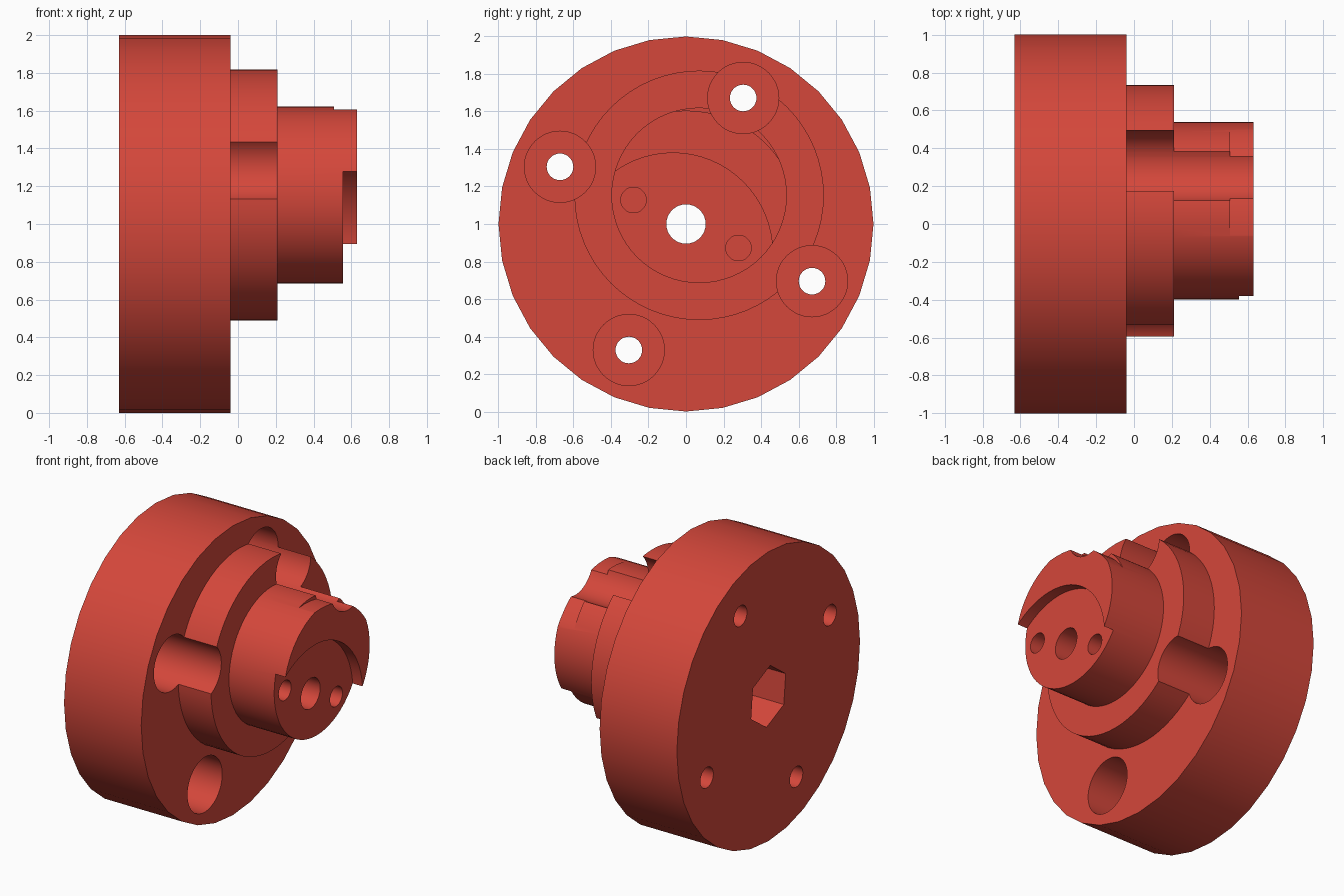
import bpy
import math
from mathutils import Matrix

if "Cube" in bpy.data.objects:
    bpy.data.objects.remove(bpy.data.objects["Cube"])

red = bpy.data.materials.new("red")
red.diffuse_color = (0.66, 0.063, 0.043, 1.0)
red.use_nodes = True
red.node_tree.nodes["Principled BSDF"].inputs["Base Color"].default_value = red.diffuse_color


def cylinder(name, x0, x1, y, z, r, sides=64, turn=0.0):
    """Cylinder lying along x; turn is the angle of its first corner from +y."""
    bpy.ops.mesh.primitive_cylinder_add(vertices=sides, radius=r, depth=x1 - x0)
    ob = bpy.context.object
    ob.name = name
    # local x -> y, local y -> z, local z -> x
    axes = Matrix(((0, 0, 1, 0), (1, 0, 0, 0), (0, 1, 0, 0), (0, 0, 0, 1)))
    # primitive's first corner sits on its local +y
    spin = Matrix.Rotation(turn - math.pi / 2, 4, 'Z')
    ob.data.transform(Matrix.Translation(((x0 + x1) / 2, y, z)) @ axes @ spin)
    ob.data.materials.append(red)
    return ob


def combine(target, tool, operation):
    """Apply a boolean and remove the tool."""
    mod = target.modifiers.new(operation, 'BOOLEAN')
    mod.operation = operation
    mod.solver = 'EXACT'
    mod.object = tool
    tool.hide_render = True
    bpy.ops.object.select_all(action='DESELECT')
    bpy.context.view_layer.objects.active = target
    target.select_set(True)
    bpy.ops.object.modifier_apply(modifier=mod.name)
    bpy.data.objects.remove(tool, do_unlink=True)


BACK, FACE, STEP, END = -0.63, -0.04, 0.21, 0.63
OFF_Y, OFF_Z = 0.07, 0.153          # offset of the eccentric steps from the axis

# main disc with two eccentric steps
hub = cylinder("eccentric_hub", BACK, FACE, 0, 1, 1.0, 32, math.pi / 2)
combine(hub, cylinder("step", FACE - 0.2, STEP, OFF_Y, 1 + OFF_Z, 0.665), 'UNION')
combine(hub, cylinder("boss", FACE - 0.1, END, OFF_Y, 1 + OFF_Z, 0.468), 'UNION')

# end of the boss trimmed to a circle about the main axis
trim = cylinder("trim", 0.508, 0.8, 0, 1, 1.2)
combine(trim, cylinder("trim_core", 0.4, 0.9, 0, 1, 0.605), 'DIFFERENCE')
combine(hub, trim, 'DIFFERENCE')

# seat for the next eccentric, mirrored through the axis
combine(hub, cylinder("seat", 0.555, 0.8, -OFF_Y, 1 - OFF_Z, 0.532), 'DIFFERENCE')

# four bolt holes with deep counterbores
bolt_r, bolt_angle = 0.738, math.radians(65.6)
for i in range(4):
    a = bolt_angle + i * math.pi / 2
    y, z = bolt_r * math.cos(a), 1 + bolt_r * math.sin(a)
    combine(hub, cylinder("counterbore", -0.42, 0.9, y, z, 0.19, 48), 'DIFFERENCE')
    combine(hub, cylinder("bolt_hole", -0.9, -0.3, y, z, 0.071, 32), 'DIFFERENCE')

# two blind pin holes either side of the axis
for s in (-1, 1):
    combine(hub, cylinder("pin_hole", 0.2, 0.8, s * 0.28, 1 - s * 0.128, 0.068, 32),
            'DIFFERENCE')

# centre bore and hexagonal pocket in the back
combine(hub, cylinder("bore", -0.9, 0.9, 0, 1, 0.105, 32), 'DIFFERENCE')
combine(hub, cylinder("hex_pocket", -0.9, -0.33, 0, 1, 0.207, 6,
                      bolt_angle + math.pi / 6), 'DIFFERENCE')

bpy.ops.object.select_all(action='DESELECT')
bpy.context.view_layer.objects.active = hub
hub.select_set(True)
bpy.ops.object.shade_smooth_by_angle(angle=math.radians(30))
